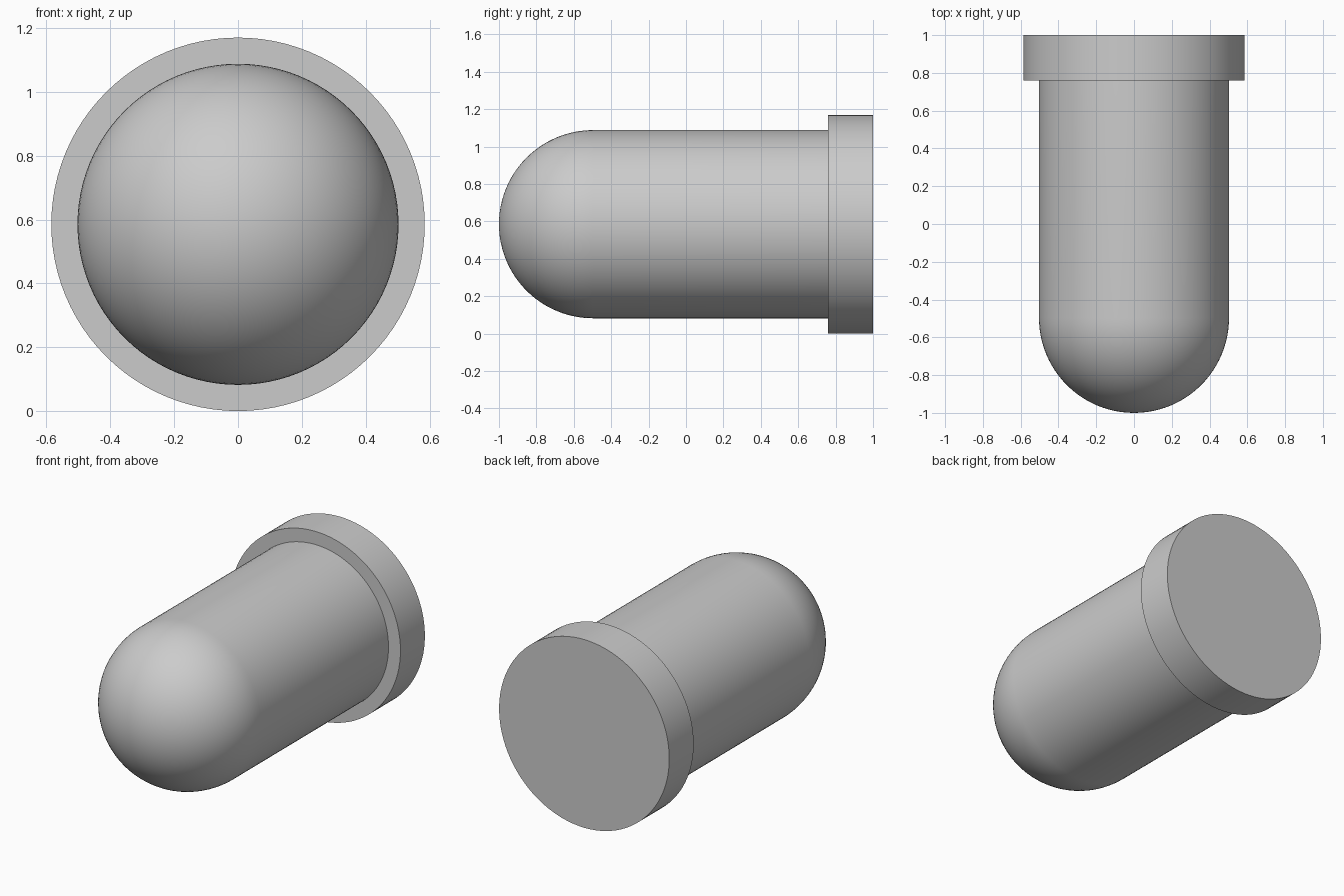
import bpy, bmesh, math
from mathutils import Matrix, Vector

cube = bpy.data.objects.get("Cube")
if cube:
    bpy.data.objects.remove(cube, do_unlink=True)

SEGMENTS = 96
RIM_RADIUS, BODY_RADIUS = 0.585, 0.503
RIM_FRONT, BACK, TIP = 0.76, 1.0, -1.0

grey = bpy.data.materials.new("light grey")
grey.use_nodes = True
colour = (0.6, 0.6, 0.6, 1)
grey.diffuse_color = colour
grey.node_tree.nodes["Principled BSDF"].inputs["Base Color"].default_value = colour


def lathe(name, profile):
    """Revolve (radius, y) points around the lengthwise axis."""
    bm = bmesh.new()
    verts = [bm.verts.new((r, y, 0)) for r, y in profile]
    edges = [bm.edges.new(pair) for pair in zip(verts, verts[1:])]
    bmesh.ops.spin(bm, geom=verts + edges, cent=(0, 0, 0), axis=(0, 1, 0),
                   angle=math.tau, steps=SEGMENTS, use_duplicate=False)
    bmesh.ops.remove_doubles(bm, verts=bm.verts, dist=0.0001)
    bmesh.ops.recalc_face_normals(bm, faces=bm.faces)
    mesh = bpy.data.meshes.new(name)
    bm.to_mesh(mesh)
    bm.free()
    mesh.materials.append(grey)
    obj = bpy.data.objects.new(name, mesh)
    obj.location.z = RIM_RADIUS
    bpy.context.collection.objects.link(obj)
    bpy.ops.object.select_all(action='DESELECT')
    obj.select_set(True)
    bpy.context.view_layer.objects.active = obj
    bpy.ops.object.shade_smooth_by_angle(angle=math.radians(30))
    return obj


# Round-nosed body: hemisphere running into a straight barrel
DOME_STEPS = 24
dome = []
for i in range(DOME_STEPS + 1):
    a = i / DOME_STEPS * math.pi / 2
    dome.append((BODY_RADIUS * math.sin(a),
                 TIP + BODY_RADIUS * (1 - math.cos(a))))
lathe("domed_body", dome + [(BODY_RADIUS, RIM_FRONT + 0.02), (0, RIM_FRONT + 0.02)])

# Wider flange closing the back end
lathe("base_rim", [(0, RIM_FRONT), (RIM_RADIUS, RIM_FRONT),
                   (RIM_RADIUS, BACK), (0, BACK)])
